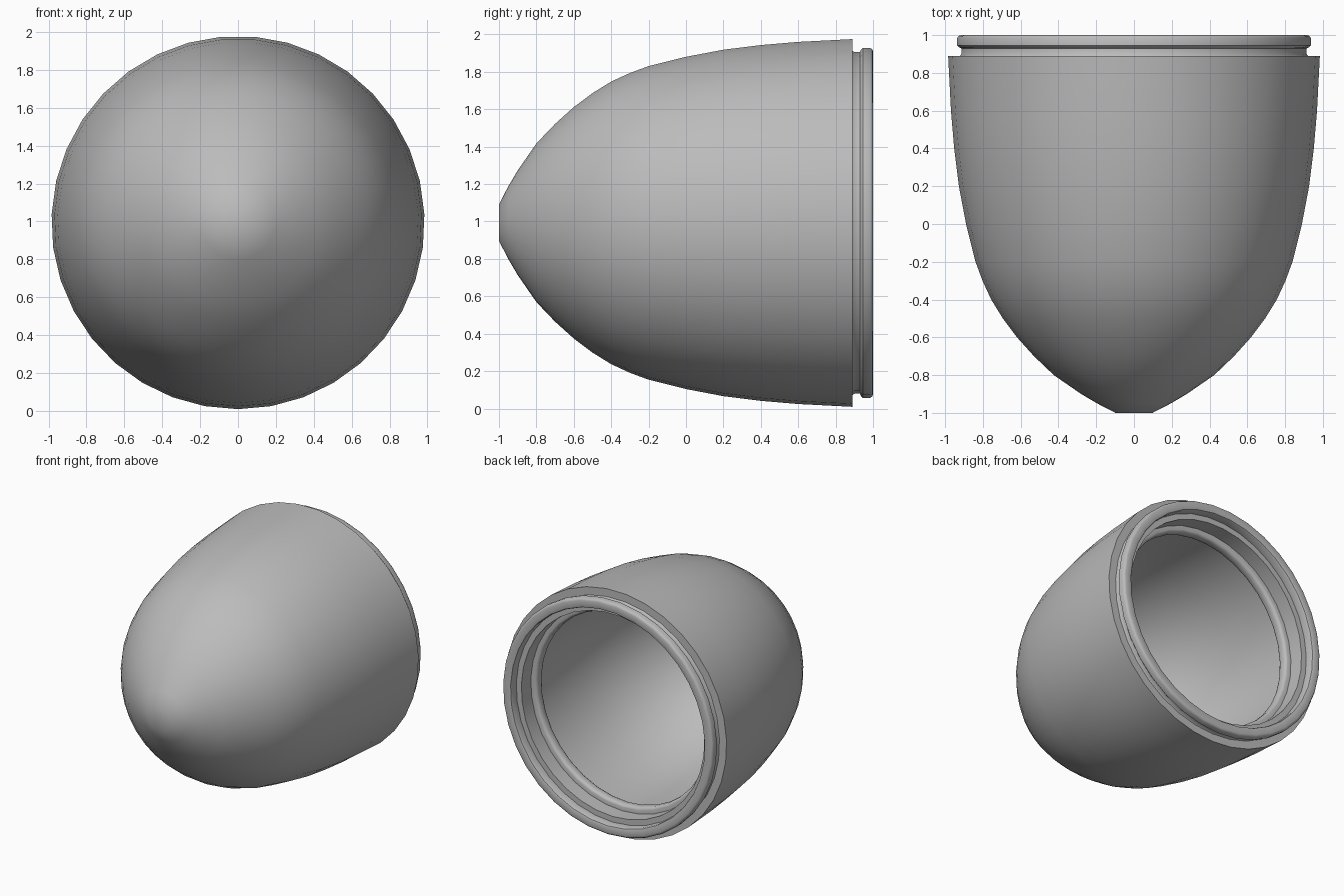
import bpy, bmesh, math

SIDES = 35          # facets around the axis
AXIS_Z = 0.994      # height of the long axis

cube = bpy.data.objects.get("Cube")
if cube:
    bpy.data.objects.remove(cube, do_unlink=True)

grey = bpy.data.materials.new("plain grey")
grey.use_nodes = True
colour = (0.5, 0.5, 0.5, 1)
grey.diffuse_color = colour
grey.node_tree.nodes["Principled BSDF"].inputs["Base Color"].default_value = colour


def lathe(name, profile, cap_first=False, cap_last=False):
    """Turn (y, radius) points around the long axis."""
    bm = bmesh.new()
    rings = []
    for y, r in profile:
        ring = []
        for i in range(SIDES):
            t = 2 * math.pi * i / SIDES - math.pi / 2
            ring.append(bm.verts.new((r * math.cos(t), y, AXIS_Z + r * math.sin(t))))
        rings.append(ring)
    for a, b in zip(rings, rings[1:]):
        for i in range(SIDES):
            j = (i + 1) % SIDES
            bm.faces.new((a[i], b[i], b[j], a[j]))
    if cap_first:
        bm.faces.new(rings[0])
    if cap_last:
        bm.faces.new(rings[-1][::-1])
    mesh = bpy.data.meshes.new(name)
    bm.to_mesh(mesh)
    bm.free()
    mesh.materials.append(grey)
    obj = bpy.data.objects.new(name, mesh)
    bpy.context.collection.objects.link(obj)
    bpy.ops.object.select_all(action='DESELECT')
    obj.select_set(True)
    bpy.context.view_layer.objects.active = obj
    bpy.ops.object.shade_smooth_by_angle(angle=math.radians(42))
    return obj


# Outer skin from the blunt tip to the rear lip
lathe("nose_shell", [
    (-1, 0.098), (-0.95, 0.195), (-0.9, 0.28), (-0.8, 0.425), (-0.7, 0.53),
    (-0.6, 0.62), (-0.5, 0.695), (-0.4, 0.757), (-0.3, 0.803), (-0.2, 0.84),
    (0, 0.89), (0.2, 0.928), (0.4, 0.953), (0.6, 0.97), (0.89, 0.985),
    (0.89, 0.922)], cap_first=True)

# Groove, rounded flange, stepped bore and inner ridge
lathe("rear_collar", [
    (0.89, 0.922), (0.9, 0.915), (0.93, 0.915), (0.935, 0.927), (0.945, 0.937),
    (0.985, 0.937), (0.996, 0.93), (1, 0.918), (1, 0.875), (0.996, 0.865),
    (0.985, 0.86), (0.93, 0.86), (0.93, 0.815), (0.81, 0.815), (0.81, 0.785),
    (0.805, 0.773), (0.79, 0.765), (0.75, 0.765), (0.735, 0.773), (0.73, 0.785),
    (0.73, 0.83)])

# Hollow inside, following the outer curve
lathe("inner_lining", [
    (0.73, 0.83), (0.5, 0.83), (0.2, 0.81), (0, 0.775), (-0.2, 0.72),
    (-0.4, 0.63), (-0.55, 0.53), (-0.7, 0.39), (-0.8, 0.26), (-0.88, 0.1)],
    cap_last=True)
